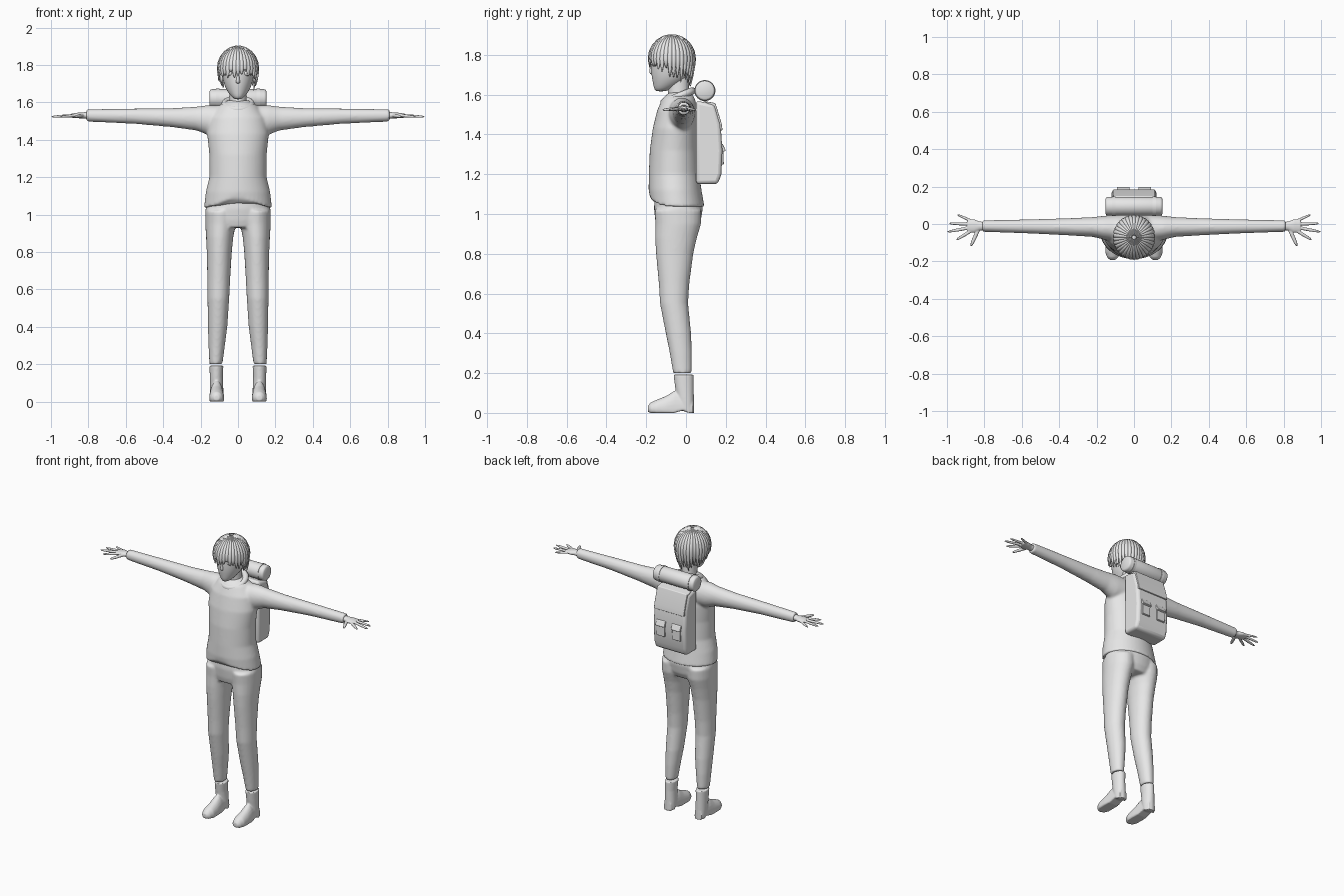
import bpy, bmesh, math, random
from mathutils import Vector as V

random.seed(4)
if "Cube" in bpy.data.objects:
    bpy.data.objects.remove(bpy.data.objects["Cube"])

grey = bpy.data.materials.new("plain_grey")
grey.use_nodes = True
grey.diffuse_color = (0.8, 0.8, 0.8, 1)
grey.node_tree.nodes["Principled BSDF"].inputs["Base Color"].default_value = (0.8, 0.8, 0.8, 1)


def loft(bm, rings, n=24):
    """Skin a closed tube through rings given as (centre, half axis, half axis)."""
    loops = []
    for c, u, v in rings:
        angles = [math.tau * i / n for i in range(n)]
        loops.append([bm.verts.new(V(c) + V(u) * math.cos(a) + V(v) * math.sin(a)) for a in angles])
    for a, b in zip(loops, loops[1:]):
        for i in range(n):
            j = (i + 1) % n
            bm.faces.new((a[i], a[j], b[j], b[i]))
    bm.faces.new(loops[0])
    bm.faces.new(loops[-1])


def upright(bm, rows, side=1, n=24):
    """Rows of z, centre x, centre y, half width, half depth."""
    loft(bm, [((side * x, y, z), (rx, 0, 0), (0, ry, 0)) for z, x, y, rx, ry in rows], n)


def sideways(bm, rows, side=1, n=24):
    """Rows of x, centre y, centre z, half depth, half height."""
    loft(bm, [((side * x, y, z), (0, ry, 0), (0, 0, rz)) for x, y, z, ry, rz in rows], n)


def ball(bm, centre, radii):
    new = bmesh.ops.create_uvsphere(bm, u_segments=20, v_segments=12, radius=1)["verts"]
    for v in new:
        v.co = V(centre) + V([a * r for a, r in zip(v.co, radii)])


def finish(name, bm, voxel=0, smooth=0, subsurf=0, bevel=0, angle=40):
    bmesh.ops.recalc_face_normals(bm, faces=bm.faces)
    mesh = bpy.data.meshes.new(name)
    bm.to_mesh(mesh)
    bm.free()
    ob = bpy.data.objects.new(name, mesh)
    bpy.context.collection.objects.link(ob)
    mesh.materials.append(grey)
    mesh.shade_smooth()
    if not voxel and not subsurf:
        mesh.set_sharp_from_angle(angle=math.radians(angle))
    if voxel:
        m = ob.modifiers.new("blend", "REMESH")
        m.mode, m.voxel_size, m.use_smooth_shade = "VOXEL", voxel, True
    if smooth:
        m = ob.modifiers.new("relax", "SMOOTH")
        m.factor, m.iterations = 0.5, smooth
    if subsurf:
        m = ob.modifiers.new("round", "SUBSURF")
        m.levels = m.render_levels = subsurf
    if bevel:
        m = ob.modifiers.new("soft_edges", "BEVEL")
        m.width, m.segments = bevel, 3
    return ob


def prism(bm, profile, x0, x1):
    """Extrude a y-z outline across x."""
    a, b = ([bm.verts.new((x, y, z)) for y, z in profile] for x in (x0, x1))
    bm.faces.new(a)
    bm.faces.new(b)
    for i in range(len(a)):
        j = (i + 1) % len(a)
        bm.faces.new((a[i], a[j], b[j], b[i]))


# Sweater: body with a peaked front hem, and two sleeves
bm = bmesh.new()
upright(bm, [(1.035, 0, -.045, .182, .138), (1.12, 0, -.055, .172, .133),
             (1.2, 0, -.06, .153, .127), (1.32, 0, -.06, .153, .122),
             (1.43, 0, -.052, .165, .115), (1.52, 0, -.043, .15, .102),
             (1.58, 0, -.037, .105, .082), (1.61, 0, -.03, .06, .055)], n=40)
for v in bm.verts:
    if v.co.z < 1.05:
        v.co.z += 0.06 * max(0, -v.co.y - 0.03) / 0.15 * (1 - abs(v.co.x) / 0.182)
for s in (1, -1):
    sideways(bm, [(.06, -.025, 1.5, .075, .083), (.16, -.02, 1.505, .064, .08),
                  (.22, -.016, 1.513, .053, .064), (.35, -.015, 1.518, .046, .051),
                  (.55, -.013, 1.526, .038, .041), (.81, -.011, 1.53, .031, .033)], s)
finish("sweater", bm, voxel=.008, smooth=6)

# Rolled collar, low in front and high at the back
curve = bpy.data.curves.new("collar", "CURVE")
curve.dimensions, curve.bevel_depth, curve.bevel_resolution = "3D", .019, 3
line = curve.splines.new("POLY")
line.use_cyclic_u = True
line.points.add(35)
for i, p in enumerate(line.points):
    a = math.tau * i / 36
    p.co = (.07 * math.cos(a), -.04 + .07 * math.sin(a), 1.59 + .028 * math.sin(a), 1)
line.use_smooth = True
curve.materials.append(grey)
bpy.context.collection.objects.link(bpy.data.objects.new("collar", curve))

# Trousers: hips and two tapering legs
bm = bmesh.new()
upright(bm, [(1.1, 0, -.04, .15, .115), (1.03, 0, -.038, .174, .123),
             (.97, 0, -.04, .172, .115), (.93, 0, -.045, .16, .1)], n=40)
for s in (1, -1):
    upright(bm, [(1.02, .09, -.04, .085, .118), (.95, .093, -.039, .082, .115),
                 (.88, .098, -.05, .073, .105), (.8, .1, -.057, .067, .094),
                 (.65, .103, -.06, .061, .077), (.55, .105, -.06, .058, .071),
                 (.4, .109, -.038, .052, .064), (.3, .114, -.026, .044, .056),
                 (.2, .118, -.018, .035, .047)], s)
finish("trousers", bm, voxel=.008, smooth=6)

# Boots: shaft, foot and heel blended together
for s, label in ((1, "left"), (-1, "right")):
    bm = bmesh.new()
    upright(bm, [(.192, .115, -.012, .037, .051), (.13, .116, -.008, .035, .047),
                 (.06, .114, -.002, .036, .042), (0, .113, .005, .034, .036)], s)
    foot = [(.035, .028, .07), (-.01, .034, .105), (-.06, .037, .11), (-.1, .04, .085),
            (-.15, .04, .065), (-.178, .03, .052), (-.192, .015, .035)]
    loft(bm, [((s * .114, y, .02), (rx, 0, 0), (0, 0, top - .02)) for y, rx, top in foot])
    for v in bm.verts:
        v.co.z = max(v.co.z, .014 if -.04 < v.co.y < 0 else 0)
    finish(label + "_boot", bm, voxel=.005, smooth=3)

# Hands: flat palm, four fingers and a thumb
digits = [((.835, -.035), (.872, -.118), .011), ((.872, -.037), (.95, -.085), .0095),
          ((.88, -.02), (.998, -.042), .0095), ((.88, .0), (.99, .003), .009),
          ((.872, .018), (.945, .05), .008)]
for s, label in ((1, "left"), (-1, "right")):
    bm = bmesh.new()
    sideways(bm, [(.79, -.011, 1.53, .022, .02), (.825, -.011, 1.53, .024, .017),
                  (.855, -.011, 1.53, .036, .015), (.89, -.01, 1.529, .033, .011)], s)
    for a, b, r in digits:
        a, b = V((s * a[0], a[1], 1.529)), V((s * b[0], b[1], 1.523))
        across = (b - a).cross(V((0, 0, 1))).normalized()
        loft(bm, [(a.lerp(b, t), across * r * k, V((0, 0, r * k * .9)))
                  for t, k in ((-.2, 1), (.5, .95), (.85, .75), (1, .35))], 10)
    finish(label + "_hand", bm, voxel=.0035, smooth=2)

# Head and neck
bm = bmesh.new()
upright(bm, [(1.615, 0, -.128, .017, .024), (1.632, 0, -.112, .038, .05),
             (1.665, 0, -.087, .062, .081), (1.7, 0, -.078, .077, .097),
             (1.75, 0, -.073, .087, .103), (1.8, 0, -.071, .091, .105),
             (1.85, 0, -.07, .078, .086), (1.88, 0, -.07, .045, .05)])
finish("head", bm, subsurf=1)
bm = bmesh.new()
upright(bm, [(1.54, 0, -.035, .055, .06), (1.6, 0, -.037, .045, .052), (1.7, 0, -.04, .046, .055)])
finish("neck", bm)

# Face: nose, lips, eyes and ears
bm = bmesh.new()
loft(bm, [((0, y, z), (rx, 0, 0), (0, ry, 0)) for z, y, rx, ry in
          ((1.76, -.168, .006, .008), (1.725, -.172, .008, .012),
           (1.708, -.172, .013, .014), (1.7, -.168, .008, .008))], 12)
finish("nose", bm, subsurf=1)
bm = bmesh.new()
for z in (1.677, 1.67):
    ball(bm, (0, -.16, z), (.02, .008, .005))
finish("lips", bm)
for s, label in ((1, "left"), (-1, "right")):
    bm = bmesh.new()
    ball(bm, (s * .042, -.154, 1.755), (.024, .013, .014))
    finish(label + "_eye", bm)
    bm = bmesh.new()
    ball(bm, (s * .087, -.06, 1.735), (.01, .02, .03))
    finish(label + "_ear", bm)

# Hair: tapered locks running from the crown, longest at the nape
bm = bmesh.new()
count = 34
for i in range(count):
    a = math.tau * (i + .5) / count
    out, along = V((math.cos(a), math.sin(a), 0)), V((-math.sin(a), math.cos(a), 0))
    front = -out.y
    tip = 1.702 + .05 * front + random.uniform(-.022, .022)
    flare = random.uniform(-.05, .12) * abs(out.x)
    rings = []
    for k in range(6):
        th = math.radians(6 + 84 * k / 5)
        c = V((.105 * out.x * math.sin(th), -.071 + .112 * out.y * math.sin(th), 1.78 + .115 * math.cos(th)))
        n = out * math.sin(th) + V((0, 0, math.cos(th)))
        rings.append((c, along * (.0125 * math.sin(th) + .001), n * .009))
    for d in (.3, .6, .85, 1):
        pull = 1 - (.09 - .09 * front) * d * d + flare * d ** 3
        c = V((.105 * out.x * pull, -.071 + .112 * out.y * pull, 1.78 + (tip - 1.78) * d))
        k = (1.03 - d) ** .6
        rings.append((c, along * .0135 * k, out * .009 * k))
    loft(bm, rings, 8)
finish("hair", bm, angle=75)

# Backpack body and its top flap
bm = bmesh.new()
prism(bm, [(.05, 1.15), (.16, 1.15), (.178, 1.2), (.183, 1.32), (.174, 1.45), (.145, 1.55), (.05, 1.57)], -.12, .12)
finish("backpack", bm, bevel=.018)
bm = bmesh.new()
prism(bm, [(.08, 1.57), (.148, 1.557), (.179, 1.455), (.184, 1.42), (.17, 1.42), (.165, 1.45), (.14, 1.54)], -.112, .112)
finish("backpack_flap", bm, bevel=.004)

# Two small pouches with peaked lids
for s, label in ((1, "left"), (-1, "right")):
    bm = bmesh.new()
    mid = s * .058
    prism(bm, [(.17, 1.345), (.188, 1.34), (.19, 1.25), (.17, 1.245)], mid - .03, mid + .03)
    prism(bm, [(.17, 1.355), (.185, 1.352), (.2, 1.318), (.185, 1.312)], mid - .034, mid + .034)
    finish(label + "_pouch", bm, bevel=.003)

# Bedroll with two straps
bm = bmesh.new()
sideways(bm, [(x, .095, 1.62, r, r) for x, r in
              ((-.152, .04), (-.148, .047), (-.14, .05), (.14, .05), (.148, .047), (.152, .04))], n=32)
finish("bedroll", bm)
for s, label in ((1, "left"), (-1, "right")):
    bm = bmesh.new()
    sideways(bm, [(x, .095, 1.62, .053, .053) for x in (.1, .118)], s, 32)
    finish(label + "_bedroll_strap", bm)
